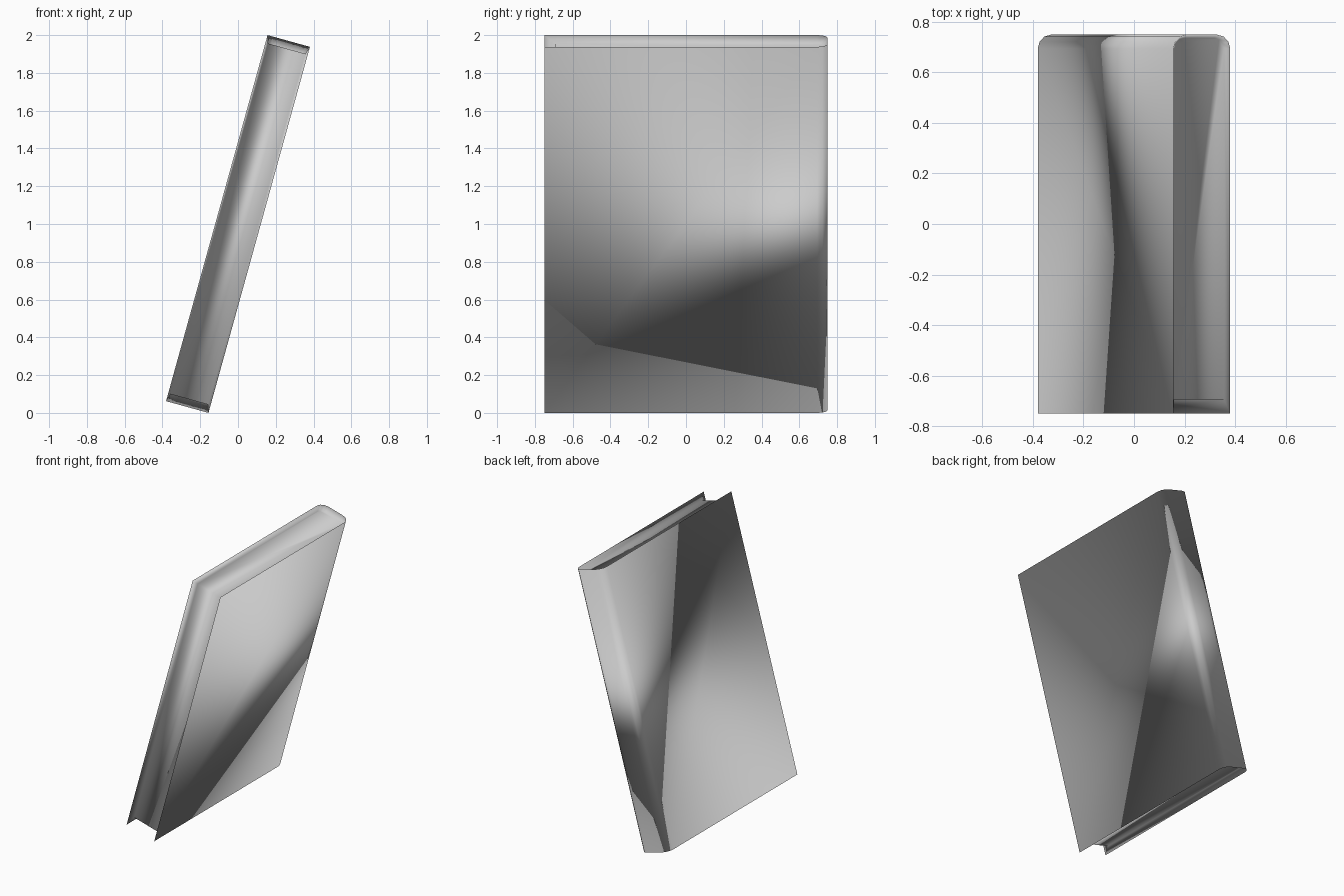
import bpy, bmesh
from math import radians, sin, cos, pi
from mathutils import Matrix

if "Cube" in bpy.data.objects:
    bpy.data.objects.remove(bpy.data.objects["Cube"])

H, T, D = 2.011, 0.233, 1.5      # height, thickness, depth of the closed book
R = 0.055                        # rounding of the spine corners
LEAN = Matrix.Translation((0, 0, 1)) @ Matrix.Rotation(radians(15.5), 4, 'Y')


def outline(inset, front):
    """Open U-shaped plan: front edge, along a board, round the spine, and back."""
    r, half = R - inset, [(T / 2 - inset, front)]
    for i in range(4):
        a = i / 3 * pi / 2
        half.append((T / 2 - R + r * cos(a), D / 2 - R + r * sin(a)))
    return half + [(-x, y) for x, y in reversed(half)]


bm = bmesh.new()


def ring(pts, z):
    return [bm.verts.new((x, y, z)) for x, y in pts]


def strip(a, b):
    for i in range(len(a) - 1):
        bm.faces.new((a[i], a[i + 1], b[i + 1], b[i]))


# Cover edges and the recessed page block inside them
edge, block = outline(0, -D / 2), outline(0.014, -D / 2 + 0.056)
foot, head = ring(edge, -H / 2), ring(edge, H / 2)
page_foot, page_head = ring(block, -H / 2 + 0.042), ring(block, H / 2 - 0.042)

strip(foot, head)                # boards and spine
strip(head, page_head)           # inner walls at the head
strip(foot, page_foot)           # inner walls at the foot
bm.faces.new(page_head)          # page edges
bm.faces.new(page_foot)
bm.faces.new((page_foot[0], page_head[0], page_head[-1], page_foot[-1]))
for i in (0, -1):                # inner walls of the fore-edge
    bm.faces.new((foot[i], head[i], page_head[i], page_foot[i]))

bmesh.ops.recalc_face_normals(bm, faces=bm.faces)
bm.transform(LEAN)
mesh = bpy.data.meshes.new("book")
bm.to_mesh(mesh)
bm.free()
for p in mesh.polygons:          # soft shading over the whole book
    p.use_smooth = True
book = bpy.data.objects.new("book", mesh)
bpy.context.collection.objects.link(book)
